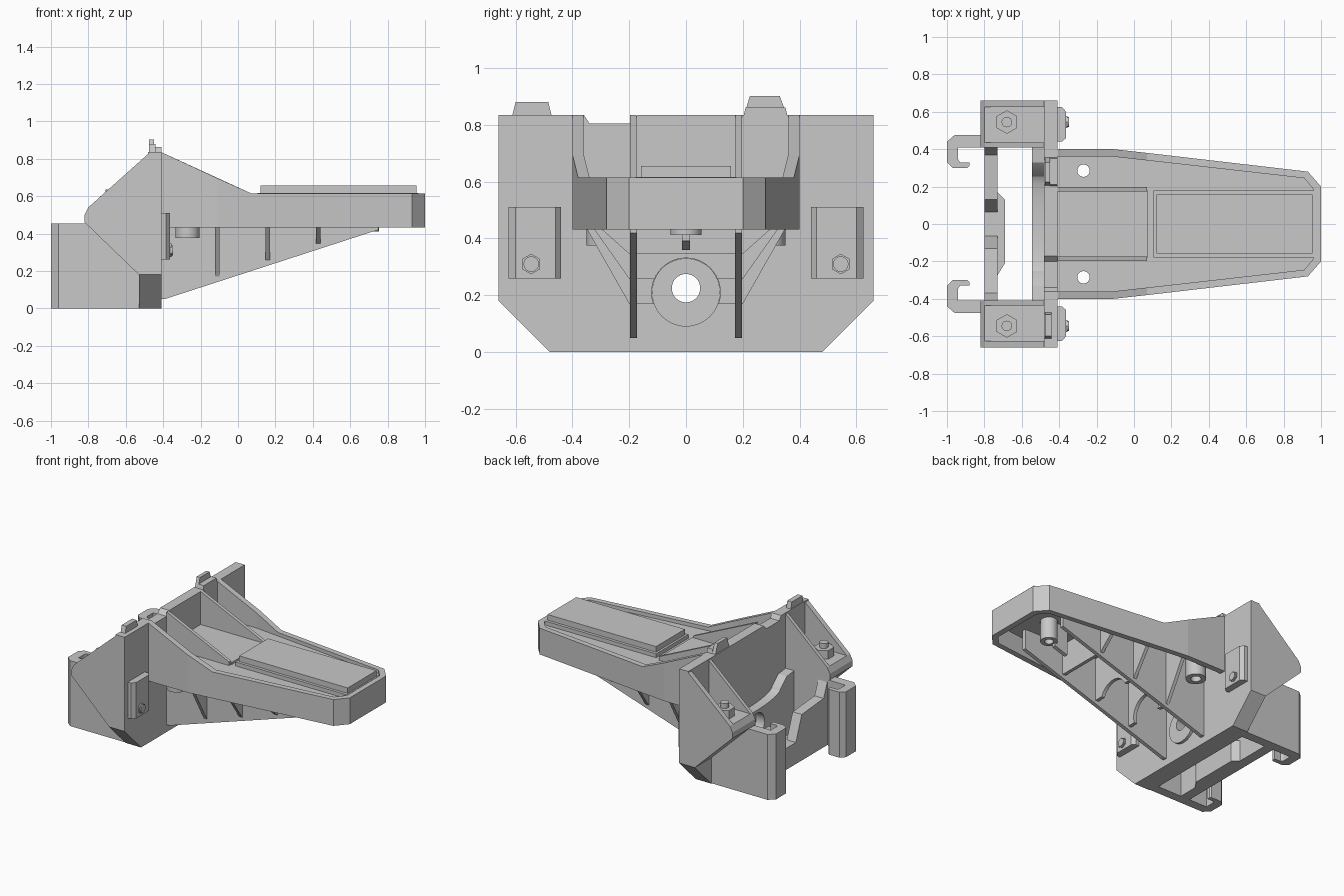
import bpy, bmesh, math
from mathutils import Matrix, Vector

if "Cube" in bpy.data.objects:
    bpy.data.objects.remove(bpy.data.objects["Cube"])

grey = bpy.data.materials.new("light grey")
grey.use_nodes = True
tone = (0.58, 0.58, 0.58, 1)
grey.diffuse_color = tone
grey.node_tree.nodes["Principled BSDF"].inputs["Base Color"].default_value = tone


def finish(name, bm):
    bmesh.ops.recalc_face_normals(bm, faces=bm.faces)
    mesh = bpy.data.meshes.new(name)
    bm.to_mesh(mesh)
    bm.free()
    mesh.materials.append(grey)
    obj = bpy.data.objects.new(name, mesh)
    bpy.context.collection.objects.link(obj)
    return obj


def loft(name, sections):
    """Skin equal-length point loops and cap both ends."""
    bm = bmesh.new()
    rows = [[bm.verts.new(p) for p in s] for s in sections]
    n = len(rows[0])
    for a, b in zip(rows, rows[1:]):
        for i in range(n):
            j = (i + 1) % n
            bm.faces.new((a[i], a[j], b[j], b[i]))
    bm.faces.new(rows[0])
    bm.faces.new(rows[-1][::-1])
    return finish(name, bm)


def prism(name, axis, lo, hi, pts):
    """Extrude a 2D outline along x, y or z."""
    place = {"x": lambda p, t: (t, p[0], p[1]),
             "y": lambda p, t: (p[0], t, p[1]),
             "z": lambda p, t: (p[0], p[1], t)}[axis]
    return loft(name, [[place(p, t) for p in pts] for t in (lo, hi)])


def box(name, x, y, z):
    return prism(name, "z", z[0], z[1], [(x[0], y[0]), (x[1], y[0]), (x[1], y[1]), (x[0], y[1])])


def cyl(name, start, direction, radius, length, sides=32):
    d = Vector(direction).normalized()
    bm = bmesh.new()
    turn = d.to_track_quat("Z", "Y").to_matrix().to_4x4()
    mat = Matrix.Translation(Vector(start) + d * length / 2) @ turn
    bmesh.ops.create_cone(bm, cap_ends=True, segments=sides, radius1=radius,
                          radius2=radius, depth=length, matrix=mat)
    return finish(name, bm)


def cut(obj, cutter):
    mod = obj.modifiers.new("cut", "BOOLEAN")
    mod.operation, mod.solver, mod.object = "DIFFERENCE", "EXACT", cutter
    bpy.context.view_layer.objects.active = obj
    bpy.ops.object.modifier_apply(modifier=mod.name)
    bpy.data.objects.remove(cutter)


def smooth(obj):
    bpy.ops.object.select_all(action="DESELECT")
    obj.select_set(True)
    bpy.context.view_layer.objects.active = obj
    bpy.ops.object.shade_smooth_by_angle()


HOLE_Z = 0.225
DECK = 0.59

# Upright plate with chamfered lower corners, one top notch and a bore
plate = prism("main_plate", "x", -0.48, -0.41, [
    (-0.48, 0), (0.48, 0), (0.66, 0.18), (0.66, 0.835), (-0.17, 0.835),
    (-0.2, 0.805), (-0.34, 0.805), (-0.36, 0.835), (-0.66, 0.835), (-0.66, 0.18)])
cut(plate, cyl("bore_cutter", (-1, 0, HOLE_Z), (1, 0, 0), 0.05, 1))
ring = cyl("bore_collar", (-0.415, 0, 0.21), (1, 0, 0), 0.12, 0.025, 48)
cut(ring, cyl("bore_cutter", (-1, 0, HOLE_Z), (1, 0, 0), 0.05, 1))
smooth(ring)

# Tabs on the upper edge
prism("inner_tab", "x", -0.475, -0.45, [(0.2, 0.82), (0.36, 0.82), (0.33, 0.902), (0.225, 0.902)])
prism("inner_tab_step", "x", -0.451, -0.41, [(0.2, 0.82), (0.36, 0.82), (0.35, 0.862), (0.21, 0.862)])
prism("outer_tab", "x", -0.475, -0.44, [(-0.615, 0.82), (-0.47, 0.82), (-0.485, 0.88), (-0.6, 0.88)])

# Saddle wall with a shallow curved top and a wide bore
dip = [(0.26 * math.cos(a), 0.38 - 0.05 * math.sin(a)) for a in (math.pi * i / 16 for i in range(17))]
saddle = prism("saddle_wall", "x", -0.545, -0.475,
               [(0.415, 0), (0.415, 0.45), (0.33, 0.44)] + dip + [(-0.33, 0.44), (-0.415, 0.45), (-0.415, 0)])
cut(saddle, cyl("saddle_cutter", (-0.6, 0, HOLE_Z), (1, 0, 0), 0.085, 0.2))
smooth(saddle)

# Strap wall with a valley in line with the bore
valley = [(0.415, 0), (0.415, 0.45), (0.37, 0.34), (0.13, 0.32), (0.065, 0.15)]
prism("strap_wall", "x", -0.8, -0.73, valley + [(-y, z) for y, z in reversed(valley)])
prism("strap_pad", "z", 0, 0.15, [(-0.74, -0.29), (-0.69, -0.21), (-0.69, 0.13), (-0.74, 0.18)])

# Side brackets, mirrored: level floor between two sloping rails
wing = [(-0.41, 0.835), (-0.47, 0.835), (-0.8, 0.54), (-0.82, 0.5), (-0.82, 0.46),
        (-0.53, 0.18), (-0.41, 0.18)]
floor = [(-0.41, 0.54)] + wing[2:]
hook = [(-0.41, 0.41), (-0.41, 0.475), (-0.96, 0.475), (-1, 0.44), (-1, 0.33), (-0.97, 0.3),
        (-0.89, 0.3), (-0.88, 0.31), (-0.88, 0.33), (-0.93, 0.33), (-0.94, 0.345), (-0.94, 0.41)]
for side, s in (("left", 1), ("right", -1)):
    prism(side + "_hook_wall", "z", 0, 0.455, [(x, s * y) for x, y in hook])
    prism(side + "_wing_floor", "y", s * 0.43, s * 0.63, floor)
    prism(side + "_wing_inner_rail", "y", s * 0.41, s * 0.435, wing)
    prism(side + "_wing_outer_rail", "y", s * 0.625, s * 0.66, wing)
    prism(side + "_foot", "x", -0.53, -0.41, [(s * 0.41, 0), (s * 0.48, 0), (s * 0.66, 0.18), (s * 0.41, 0.18)])
    cyl(side + "_wing_nut", (-0.68, s * 0.545, 0.53), (0, 0, 1), 0.063, 0.07, 6)
    smooth(cyl(side + "_wing_bolt", (-0.68, s * 0.545, 0.53), (0, 0, 1), 0.028, 0.105, 20))
    # Clip on the front of the plate
    prism(side + "_clip", "z", 0.26, 0.51, [(-0.415, s * 0.44), (-0.385, s * 0.44), (-0.363, s * 0.46),
          (-0.363, s * 0.6), (-0.385, s * 0.625), (-0.415, s * 0.625)])
    cyl(side + "_clip_nut", (-0.37, s * 0.545, 0.31), (1, 0, 0), 0.036, 0.015, 6)
    smooth(cyl(side + "_clip_bolt", (-0.37, s * 0.545, 0.31), (1, 0, 0), 0.027, 0.022, 20))

# Arm rim: outer point, inner point and top height along one side, then mirrored
rim = [(-0.41, 0.4, -0.41, 0.36, 0.835), (-0.11, 0.4, -0.11, 0.36, 0.696),
       (0.07, 0.38, 0.07, 0.34, 0.615), (0.93, 0.28, 0.91, 0.245, 0.615),
       (1, 0.2, 0.96, 0.185, 0.615)]
path = rim + [(a, -b, c, -d, t) for a, b, c, d, t in reversed(rim)]
loft("arm_rim", [[(a, b, 0.432), (a, b, t), (c, d, t), (c, d, 0.432)] for a, b, c, d, t in path])

# Arm deck with screw bosses
deck = prism("arm_deck", "z", 0.56, DECK, [((a + c) / 2, (b + d) / 2) for a, b, c, d, t in path])
for side, s in (("left", 1), ("right", -1)):
    boss = cyl(side + "_screw_boss", (-0.27, s * 0.285, 0.375), (0, 0, 1), 0.065, 0.2)
    for part in (deck, boss):
        cut(part, cyl("screw_cutter", (-0.27, s * 0.285, 0.3), (0, 0, 1), 0.033, 0.4))
    smooth(boss)
tip_boss = cyl("tip_boss", (0.7, 0, 0.412), (0, 0, 1), 0.055, 0.16)
cut(tip_boss, cyl("tip_cutter", (0.7, 0, 0.3), (0, 0, 1), 0.028, 0.22))
smooth(tip_boss)

# Raised centre pad and root strip
box("pad_base", (0.105, 0.965), (-0.178, 0.178), (0.57, 0.617))
box("pad_top", (0.12, 0.955), (-0.158, 0.158), (0.6, 0.656))
box("root_strip", (-0.41, 0.075), (-0.178, 0.178), (0.57, 0.605))

# Lengthwise ribs above and below the deck
for side, s in (("left", 1), ("right", -1)):
    prism(side + "_lower_rib", "y", s * 0.172, s * 0.198,
          [(-0.41, 0.05), (-0.39, 0.05), (0.75, 0.42), (0.75, 0.57), (-0.41, 0.57)])
    prism(side + "_upper_rib", "y", s * 0.175, s * 0.198,
          [(-0.41, 0.835), (0.07, 0.615), (0.07, 0.57), (-0.41, 0.57)])

# Cross ribs, the deeper ones arched around the bore line
for i, x in enumerate((-0.11, 0.16, 0.43)):
    low = 0.17 + 0.088 * i
    edge = 0.35 - 0.025 * i
    rib = prism("cross_rib", "x", x - 0.012, x + 0.012,
                [(-0.2, low), (0.2, low), (edge, 0.435), (edge, 0.57), (-edge, 0.57), (-edge, 0.435)])
    if i < 2:
        cut(rib, cyl("arch_cutter", (x - 0.1, 0, 0.21), (1, 0, 0), 0.121, 0.2, 48))

# Sloping fin behind the tip boss
prism("centre_fin", "y", -0.014, 0.014, [(0.56, 0.36), (0.66, 0.392), (0.66, 0.57), (0.56, 0.57)])
